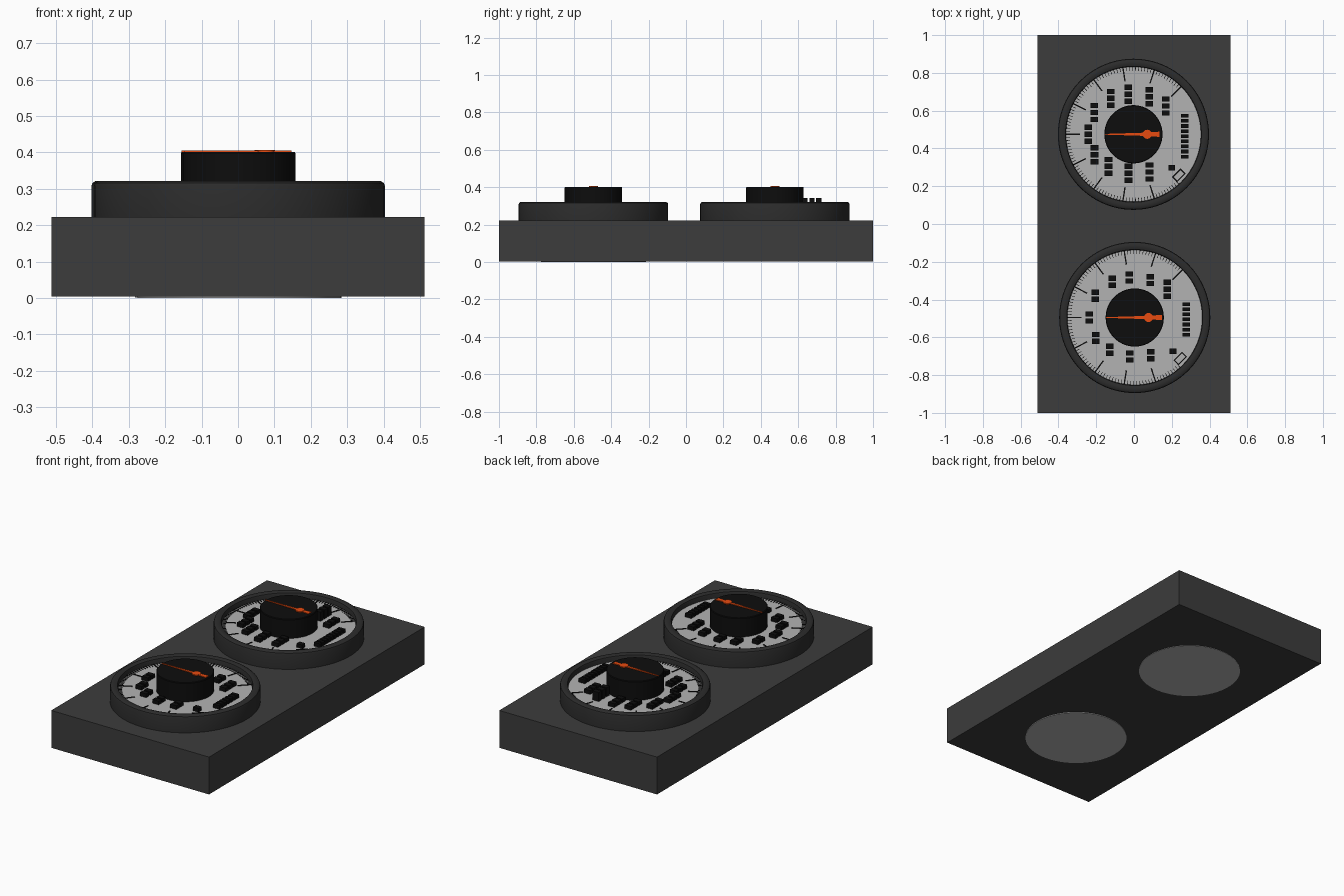
import bpy, bmesh
from math import cos, sin, pi, radians
from mathutils import Matrix, Vector

if "Cube" in bpy.data.objects:
    bpy.data.objects.remove(bpy.data.objects["Cube"])


def material(name, rgb):
    m = bpy.data.materials.new(name)
    m.diffuse_color = (*rgb, 1)
    m.use_nodes = True
    m.node_tree.nodes["Principled BSDF"].inputs["Base Color"].default_value = m.diffuse_color
    return m


CASE = material("case_grey", (0.045, 0.045, 0.045))
RIM = material("rim_grey", (0.025, 0.025, 0.025))
FACE = material("face_grey", (0.45, 0.45, 0.45))
BLACK = material("black", (0.004, 0.004, 0.004))
ORANGE = material("orange", (0.8, 0.07, 0.005))


def finish(name, bm, mat, loc=(0, 0, 0), smooth=False):
    bmesh.ops.recalc_face_normals(bm, faces=bm.faces)
    me = bpy.data.meshes.new(name)
    bm.to_mesh(me)
    bm.free()
    me.materials.append(mat)
    ob = bpy.data.objects.new(name, me)
    ob.location = loc
    bpy.context.collection.objects.link(ob)
    if smooth:
        bpy.context.view_layer.objects.active = ob
        ob.select_set(True)
        bpy.ops.object.shade_smooth_by_angle(angle=radians(35))
        ob.select_set(False)
    return ob


def add_box(bm, x, y, z0, z1, sx, sy, turn=0.0):
    m = (Matrix.Translation((x, y, (z0 + z1) / 2)) @ Matrix.Rotation(turn, 4, 'Z')
         @ Matrix.Diagonal((sx, sy, z1 - z0, 1)))
    bmesh.ops.create_cube(bm, size=1, matrix=m)


def lathe(name, profile, mat, loc, closed=False, n=96):
    # Revolve (radius, z) points; radius 0 gives a pole
    bm = bmesh.new()
    pts = [bm.verts.new((r, 0, z)) for r, z in profile]
    pairs = list(zip(pts, pts[1:])) + ([(pts[-1], pts[0])] if closed else [])
    edges = [bm.edges.new(p) for p in pairs]
    bmesh.ops.spin(bm, geom=pts + edges, cent=(0, 0, 0), axis=(0, 0, 1),
                   angle=2 * pi, steps=n)
    bmesh.ops.remove_doubles(bm, verts=bm.verts, dist=1e-5)
    return finish(name, bm, mat, loc, True)


def add_prism(bm, outline, z0, z1):
    f = bm.faces.new([bm.verts.new((x, y, z0)) for x, y in outline])
    ext = bmesh.ops.extrude_face_region(bm, geom=[f], use_keep_orig=True)
    vs = [v for v in ext["geom"] if isinstance(v, bmesh.types.BMVert)]
    bmesh.ops.translate(bm, verts=vs, vec=(0, 0, z1 - z0))


FACE_Z = 0.29


def dial(tag, cx, cy, hub_x, tail_x, tip_x, digits, title_len, foot_z, tall):
    loc = (cx, cy, 0)
    # Rim, face plate, knob, underside disc
    lathe(tag + "_rim", [(0.357, 0.215), (0.40, 0.215), (0.40, 0.308), (0.397, 0.316),
                         (0.388, 0.322), (0.372, 0.322), (0.36, 0.318), (0.357, 0.31)],
          RIM, loc, True)
    lathe(tag + "_face", [(0, 0.21), (0.36, 0.21), (0.36, FACE_Z), (0, FACE_Z)], FACE, loc)
    lathe(tag + "_knob", [(0, 0.28), (0.154, 0.28), (0.154, 0.398), (0.151, 0.402), (0, 0.402)],
          BLACK, loc)
    lathe(tag + "_underside_disc", [(0, foot_z), (0.28, foot_z), (0.28, 0.01), (0, 0.01)],
          FACE, loc)

    # Needle: tapered pointer, round hub, flared tail
    bm = bmesh.new()
    add_prism(bm, [(tip_x, -0.002), (hub_x, -0.009), (hub_x, 0.009), (tip_x, 0.002)],
              0.400, 0.406)
    add_prism(bm, [(hub_x, -0.009), (tail_x, -0.014), (tail_x, 0.014), (hub_x, 0.009)],
              0.400, 0.406)
    bmesh.ops.create_cone(bm, cap_ends=True, segments=32, radius1=0.024, radius2=0.024,
                          depth=0.008, matrix=Matrix.Translation((hub_x, 0, 0.4035)))
    finish(tag + "_needle", bm, ORANGE, loc)

    # Scale marks: 270 degree sweep, long mark each tenth step
    bm = bmesh.new()
    for i in range(101):
        a = radians(315 - 2.7 * i)
        major = i % 10 == 0
        if i == 0:
            continue
        r0, w = (0.283, 0.007) if major else (0.336, 0.003)
        r = (r0 + 0.357) / 2
        add_box(bm, r * cos(a), r * sin(a), FACE_Z - 0.002, FACE_Z + 0.003, 0.357 - r0, w, a)
    finish(tag + "_scale_marks", bm, BLACK, loc)

    # Plain raised pads around the scale
    bm = bmesh.new()
    spots = [(0.085, -0.20), (-0.026, -0.206), (-0.132, -0.17), (-0.206, -0.108),
             (-0.24, 0.0), (-0.208, 0.115), (-0.12, 0.19), (-0.028, 0.212),
             (0.083, 0.198), (0.172, 0.15)]
    for i, (x, y) in enumerate(spots):
        n = 3 if i == 9 else digits
        top = 0.343 if tall and i == 8 else 0.312
        for k in range(n):
            add_box(bm, x, y + (k - (n - 1) / 2) * 0.037, FACE_Z - 0.002, top, 0.04, 0.028)
    add_box(bm, 0.203, -0.178, FACE_Z - 0.002, 0.312, 0.036, 0.03)
    steps = round(title_len / 0.027)
    for k in range(steps):
        add_box(bm, 0.272, -0.01 + (k - (steps - 1) / 2) * 0.027, FACE_Z - 0.002, 0.312,
                0.04, 0.019)
    finish(tag + "_raised_pads", bm, BLACK, loc)

    # Start mark: small rectangular frame set diagonally
    bm = bmesh.new()
    c, rot = Vector((0.24, -0.217)), Matrix.Rotation(radians(45), 2)
    for dx, dy, sx, sy in [(0, 0.016, 0.064, 0.006), (0, -0.016, 0.064, 0.006),
                           (0.029, 0, 0.006, 0.032), (-0.029, 0, 0.006, 0.032)]:
        p = c + rot @ Vector((dx, dy))
        add_box(bm, p.x, p.y, FACE_Z - 0.002, FACE_Z + 0.006, sx, sy, radians(45))
    finish(tag + "_start_mark", bm, BLACK, loc)


# Case block
bm = bmesh.new()
add_box(bm, 0, 0, 0.004, 0.223, 1.024, 2.0)
finish("case", bm, CASE)

# The two dials
dial("rear_dial", -0.003, 0.475, 0.073, 0.137, -0.152, 3, 0.245, 0.002, True)
dial("front_dial", 0.004, -0.495, 0.073, 0.143, -0.152, 2, 0.20, 0.0, False)
